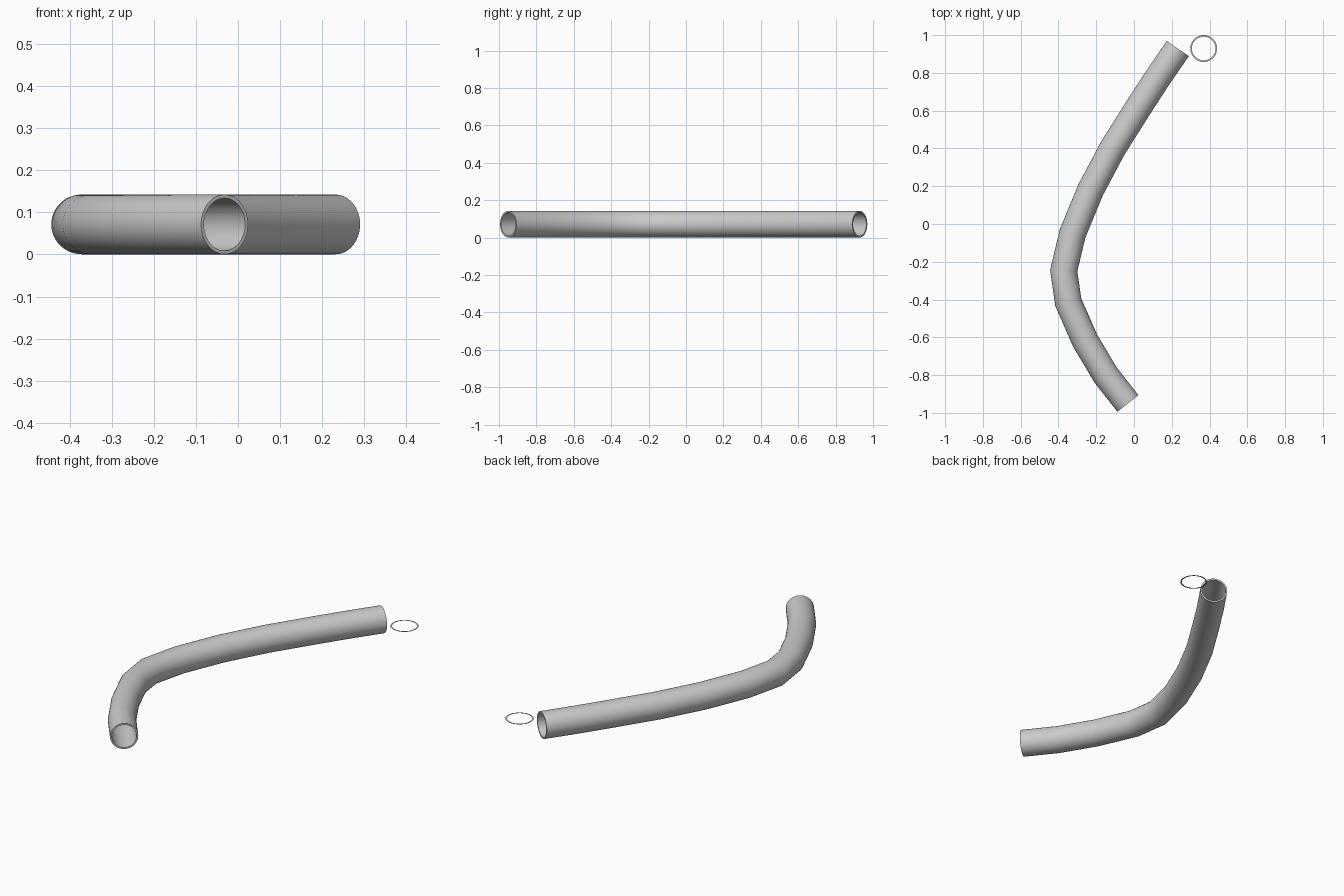
import bpy, bmesh, math
from mathutils import Vector

if "Cube" in bpy.data.objects:
    bpy.data.objects.remove(bpy.data.objects["Cube"])

R_OUT, R_IN, Z, N = 0.071, 0.0625, 0.0715, 48

# Centre line of the bent pipe (x, y)
path = [(0.232, 0.929), (0.128, 0.778), (0.026, 0.621), (-0.111, 0.404), (-0.230, 0.180),
        (-0.325, -0.050), (-0.372, -0.247), (-0.348, -0.414),
        (-0.259, -0.617), (-0.150, -0.800), (-0.032, -0.950)]
pts = [Vector((x, y, Z)) for x, y in path]


def finish(bm, name):
    mesh = bpy.data.meshes.new(name)
    bm.to_mesh(mesh)
    bm.free()
    obj = bpy.data.objects.new(name, mesh)
    bpy.context.collection.objects.link(obj)
    return obj


def circle(bm, centre, side, up, radius, stretch=1.0):
    angles = [2 * math.pi * i / N for i in range(N)]
    return [bm.verts.new(centre + side * (math.cos(a) * radius * stretch)
                         + up * (math.sin(a) * radius)) for a in angles]


def bridge(bm, a, b, smooth=False):
    for i in range(N):
        j = (i + 1) % N
        bm.faces.new((a[i], a[j], b[j], b[i])).smooth = smooth


# Hollow pipe: mitred rings swept along the path, outside and inside walls
bm = bmesh.new()
up = Vector((0, 0, 1))
outer, inner = [], []
for i, p in enumerate(pts):
    d0 = (p - pts[max(i - 1, 0)]).normalized()
    d1 = (pts[min(i + 1, len(pts) - 1)] - p).normalized()
    tangent = (d0 + d1).normalized()
    stretch = 1 / tangent.dot(d1 if d1.length else d0)
    side = tangent.cross(up)
    outer.append(circle(bm, p, side, up, R_OUT, stretch))
    inner.append(circle(bm, p, side, up, R_IN, stretch))
for loops in (outer, inner):
    for a, b in zip(loops, loops[1:]):
        bridge(bm, a, b, True)
for k in (0, -1):
    bridge(bm, outer[k], inner[k])
bmesh.ops.recalc_face_normals(bm, faces=bm.faces)
for e in bm.edges:
    if len(e.link_faces) == 2 and e.calc_face_angle() > math.radians(40):
        e.smooth = False
finish(bm, "bent_pipe")

# Flat ring: the pipe's cross-section lying beside its far end
bm = bmesh.new()
c, sx, sy = Vector((0.369, 0.929, Z)), Vector((1, 0, 0)), Vector((0, 1, 0))
bridge(bm, circle(bm, c, sx, sy, R_OUT), circle(bm, c, sx, sy, R_IN))
bmesh.ops.recalc_face_normals(bm, faces=bm.faces)
finish(bm, "flat_ring")
